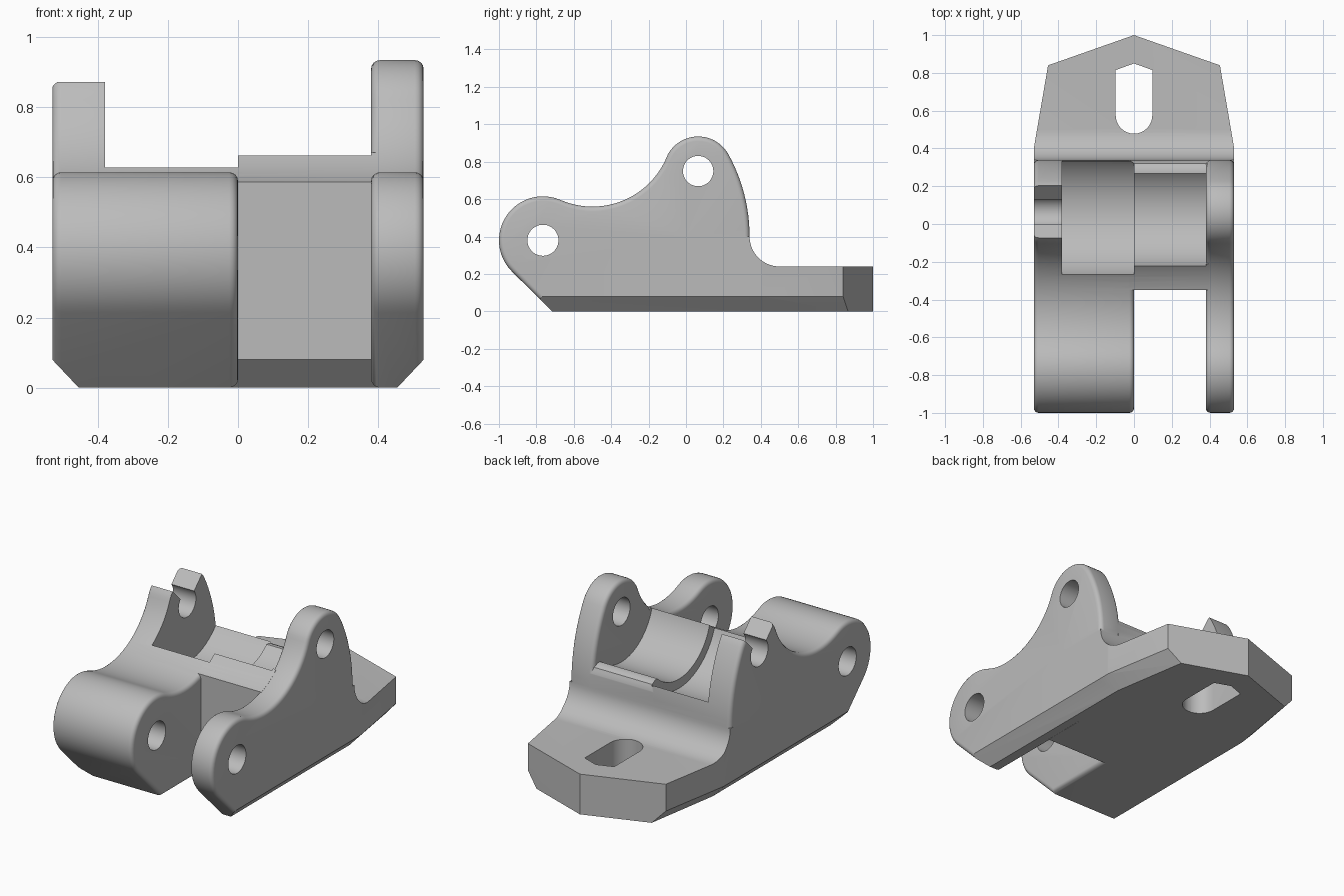
import bpy, bmesh
from math import cos, sin, radians, pi

cube = bpy.data.objects.get("Cube")
if cube:
    bpy.data.objects.remove(cube, do_unlink=True)

# Material
grey = bpy.data.materials.new("plain grey")
grey.use_nodes = True
colour = (0.5, 0.5, 0.5, 1)
grey.diffuse_color = colour
grey.node_tree.nodes["Principled BSDF"].inputs["Base Color"].default_value = colour


def finish(name, bm):
    bmesh.ops.recalc_face_normals(bm, faces=bm.faces[:])
    mesh = bpy.data.meshes.new(name)
    bm.to_mesh(mesh)
    bm.free()
    mesh.materials.append(grey)
    obj = bpy.data.objects.new(name, mesh)
    bpy.context.collection.objects.link(obj)
    return obj


def prism(name, pts, lo, hi, axis="x", rim=0):
    """Extrude a 2D outline along an axis, optionally rounding both rims."""
    place = (lambda a, b, c: (c, a, b)) if axis == "x" else (lambda a, b, c: (a, b, c))
    bm = bmesh.new()
    ends = [[bm.verts.new(place(a, b, c)) for a, b in pts] for c in (lo, hi)]
    caps = [bm.faces.new(ring) for ring in ends]
    n = len(pts)
    for i in range(n):
        j = (i + 1) % n
        bm.faces.new((ends[0][i], ends[0][j], ends[1][j], ends[1][i]))
    bmesh.ops.recalc_face_normals(bm, faces=bm.faces[:])
    if rim:
        edges = [e for cap in caps for e in cap.edges]
        bmesh.ops.bevel(bm, geom=edges, offset=rim, offset_type="OFFSET",
                        segments=4, profile=0.5, affect="EDGES", clamp_overlap=True)
    return finish(name, bm)


def arc(cy, cz, r, start, end, steps=16):
    angles = [radians(start + (end - start) * i / steps) for i in range(steps + 1)]
    return [(cy + r * cos(a), cz + r * sin(a)) for a in angles]


def rod(name, centre, r, lo, hi):
    return prism(name, arc(*centre, r, 0, 355, 71), lo, hi)


def combine(target, other, operation):
    mod = target.modifiers.new(operation, "BOOLEAN")
    mod.operation = operation
    mod.solver = "EXACT"
    mod.object = other
    bpy.context.view_layer.objects.active = target
    bpy.ops.object.modifier_apply(modifier=mod.name)
    bpy.data.objects.remove(other, do_unlink=True)


WIDTH = 0.53
WALL = 0.38
barrel = (-0.765, 0.38)
pivot = (0.065, 0.75)

# Side profile: barrel, valley, pivot ear and back slope, joined tangentially
side = arc(*barrel, 0.235, 225, 66.5, 24)
side += arc(-0.5, 0.99, 0.43, 246.5, 337, 20)[1:]
side += arc(*pivot, 0.185, 157, 28.9, 20)[1:]
side += arc(-0.57, 0.4, 0.91, 28.9, 0, 12)[1:]
side += [(0.34, 0), (-0.717, 0)]

# Wide barrel half and thin lug
body = prism("bracket_body", side, -WIDTH, 0, rim=0.025)
lug = prism("thin_lug", side, WALL, WIDTH, rim=0.025)

# Middle block with chamfered foot and rear ridge
middle = [(-0.27, 0), (-0.35, 0.08)] + arc(-0.5, 0.99, 0.43, 290.4, 312, 8)
middle += [(0, 0.53), (0.29, 0.53), (0.32, 0.515), (0.335, 0.48), (0.34, 0.4), (0.34, 0)]
block = prism("middle_block", middle, -0.03, 0.4)

# Rear base plate with a concave fillet
plate = [(0, 0), (0, 0.4)] + arc(0.5, 0.4, 0.16, 180, 270, 14) + [(1.1, 0.24), (1.1, 0)]
base = prism("base_plate", plate, -WIDTH, WIDTH)

for part in (block, lug, base):
    combine(body, part, "UNION")

# Clearance channels around the pivot
combine(body, rod("left_channel", pivot, 0.355, -WALL, 0), "DIFFERENCE")
combine(body, rod("right_channel", pivot, 0.30, -0.01, WALL), "DIFFERENCE")

# Pin holes
combine(body, rod("barrel_hole", barrel, 0.083, -0.7, 0.7), "DIFFERENCE")
combine(body, rod("pivot_hole", pivot, 0.081, -0.7, 0.7), "DIFFERENCE")

# Open V mouth on one ear
mouth = [(0.065, 0.735), (0.365, 1.035), (-0.235, 1.035)]
combine(body, prism("mouth", mouth, -0.7, -0.37), "DIFFERENCE")

# Pointed mounting slot
slot = arc(0, 0.575, 0.097, 180, 360) + [(0.097, 0.815), (0, 0.85), (-0.097, 0.815)]
combine(body, prism("slot", slot, -0.1, 0.5, axis="z"), "DIFFERENCE")

# Outer envelope: tapered tail, pointed back and chamfered lower sides
bm = bmesh.new()
edge = WIDTH + 0.0005
upper = [(edge, -1.1), (edge, 0.4), (0.455, 0.84), (0, 1)]
lower = [(0.455, -1.1), (0.455, 0.4), (0.38, 0.866), (0, 1)]
for outline, heights in ((lower, (0,)), (upper, (0.08, 1.2))):
    for z in heights:
        for s in (-1, 1):
            for x, y in outline:
                if x or s > 0:
                    bm.verts.new((s * x, y, z))
bmesh.ops.convex_hull(bm, input=bm.verts[:])
combine(body, finish("envelope", bm), "INTERSECT")

# Smooth curved areas, keep corners crisp
bpy.ops.object.select_all(action="DESELECT")
body.select_set(True)
bpy.context.view_layer.objects.active = body
bpy.ops.object.shade_smooth_by_angle(angle=radians(28))
